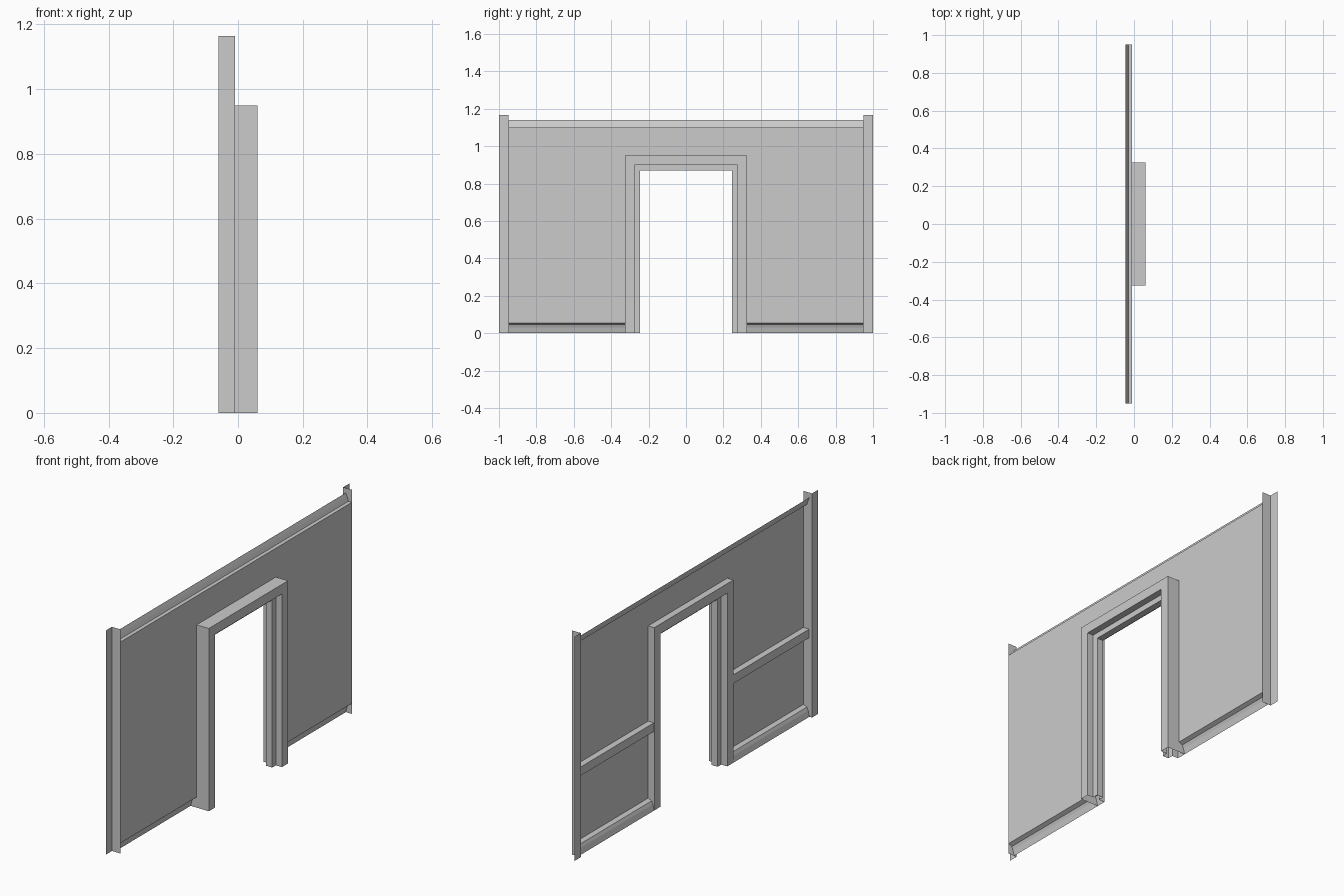
import bpy
import bmesh
from mathutils import Vector

cube = bpy.data.objects.get("Cube")
if cube:
    bpy.data.objects.remove(cube, do_unlink=True)

# One plain grey for everything
grey = bpy.data.materials.new("plain_grey")
grey.use_nodes = True
COLOUR = (0.6, 0.6, 0.6, 1)
grey.diffuse_color = COLOUR
grey.node_tree.nodes["Principled BSDF"].inputs["Base Color"].default_value = COLOUR

WALL_X = -0.01
END_Y = 0.95
OPEN_Y, OPEN_Z = 0.245, 0.87
COVE_X = [-0.03, -0.037, -0.045]


def finish(name, bm, solid=False, mirror=False):
    """Turn a bmesh into a named object; thin sheets face +x."""
    if solid:
        bmesh.ops.recalc_face_normals(bm, faces=bm.faces)
    else:
        bm.normal_update()
        facing = sum((f.normal * f.calc_area() for f in bm.faces), Vector())
        if facing.x < 0:
            bmesh.ops.reverse_faces(bm, faces=bm.faces)
    mesh = bpy.data.meshes.new(name)
    bm.to_mesh(mesh)
    bm.free()
    mesh.materials.append(grey)
    obj = bpy.data.objects.new(name, mesh)
    bpy.context.collection.objects.link(obj)
    if mirror:
        mod = obj.modifiers.new("Mirror", 'MIRROR')
        mod.use_axis = (False, True, False)
    return obj


def loft(name, sections, closed=False, mirror=False):
    """Skin a row of matching sections."""
    bm = bmesh.new()
    rows = [[bm.verts.new(p) for p in s] for s in sections]
    count = len(rows[0])
    for a, b in zip(rows, rows[1:]):
        for i in range(count if closed else count - 1):
            j = (i + 1) % count
            bm.faces.new((a[i], a[j], b[j], b[i]))
    return finish(name, bm, closed, mirror)


def along_y(name, profile, y0, y1, **kw):
    return loft(name, [[(x, y, z) for x, z in profile] for y in (y0, y1)], **kw)


# Wall panel with the doorway cut out
bm = bmesh.new()
half = [(0.3, 0.92), (0.3, 0.055), (END_Y, 0.055), (END_Y, 1.10)]
outline = half + [(-y, z) for y, z in reversed(half)]
bm.faces.new([bm.verts.new((WALL_X, y, z)) for y, z in outline])
finish("wall_panel", bm)

# Top trim: a ledge, then a face leaning back
top_profile = [(WALL_X, 1.10)] + list(zip(COVE_X, (1.10, 1.12, 1.14)))
along_y("top_trim", top_profile, -END_Y, END_Y)

# Skirting recess on both sides of the door
base_profile = [(WALL_X, 0.055)] + list(zip(COVE_X, (0.046, 0.03, 0)))
along_y("skirting", base_profile, 0.3, END_Y, mirror=True)

# Rail across the rear of the wall
rail = [(WALL_X, 0.41), (WALL_X, 0.455), (-0.043, 0.455), (-0.043, 0.41)]
along_y("rear_rail", rail, 0.3, END_Y, closed=True, mirror=True)

# Angled end posts
angle = [(-0.06, 1.0), (-0.06, END_Y), (WALL_X, END_Y)]
loft("end_post", [[(x, y, z) for x, y in angle] for z in (0, 1.165)], mirror=True)

# Door frame: stepped hollow section swept round the opening (x, distance out)
section = [(0.06, 0.08), (0.06, 0.03), (0.025, 0.03), (0.025, 0),
           (-0.01, 0), (-0.01, 0.03), (-0.045, 0.03), (-0.045, 0.08)]
stations = [(-1, False), (-1, True), (1, True), (1, False)]
loft("door_frame",
     [[(x, side * (OPEN_Y + out), OPEN_Z + out if high else 0) for x, out in section]
      for side, high in stations], closed=True)
